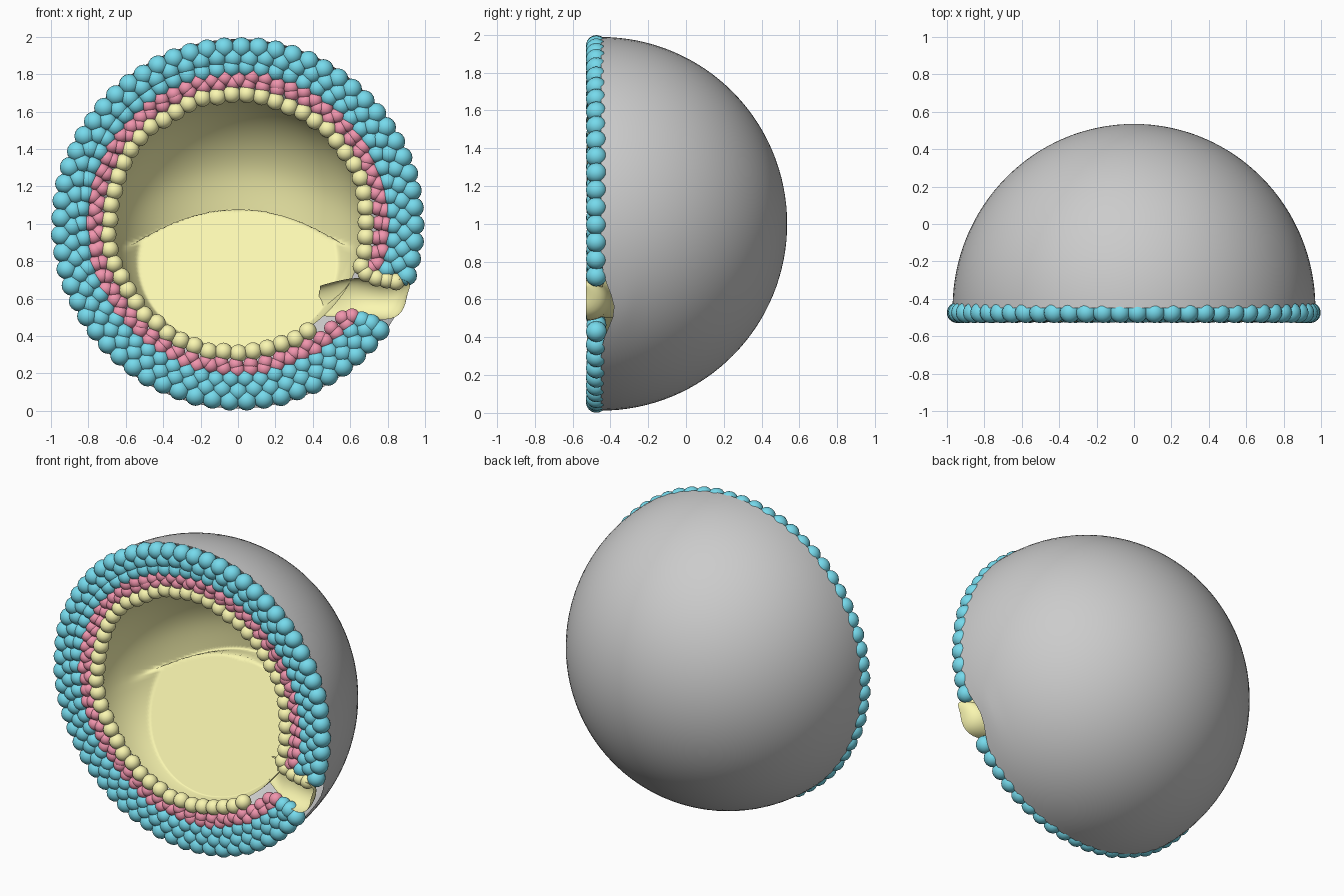
import bpy, bmesh, random
from math import sin, cos, pi, radians, exp, degrees
from mathutils import Vector, Matrix

if "Cube" in bpy.data.objects:
    bpy.data.objects.remove(bpy.data.objects["Cube"])

random.seed(4)
CUT = -0.45          # y of the cut plane
CZ = 1.0             # height of the centre


def material(name, rgb):
    m = bpy.data.materials.new(name)
    m.diffuse_color = (*rgb, 1)
    m.use_nodes = True
    m.node_tree.nodes["Principled BSDF"].inputs["Base Color"].default_value = m.diffuse_color
    return m


BLUE = material("blue", (0.18, 0.70, 0.84))
PINK = material("pink", (0.88, 0.30, 0.42))
YELLOW = material("yellow", (0.96, 0.93, 0.44))


def finish(name, bm, mat=None):
    me = bpy.data.meshes.new(name)
    bm.to_mesh(me)
    bm.free()
    for p in me.polygons:
        p.use_smooth = True
    ob = bpy.data.objects.new(name, me)
    bpy.context.collection.objects.link(ob)
    if mat:
        me.materials.append(mat)
    return ob


def grid(name, rows, closed, mat=None):
    """Skin a list of point rows into one surface."""
    bm = bmesh.new()
    vs = [[bm.verts.new(p) for p in r] for r in rows]
    n = len(rows[0])
    for a, b in zip(vs, vs[1:]):
        for j in range(n if closed else n - 1):
            k = (j + 1) % n
            bm.faces.new((a[j], a[k], b[k], b[j]))
    bmesh.ops.remove_doubles(bm, verts=bm.verts, dist=1e-5)
    return finish(name, bm, mat)


def notch(a):
    """Setback of a rim at the mouth opening."""
    d = (degrees(a) + 27 + 180) % 360 - 180
    return 0.07 * exp(-(d / 9) ** 2)


# outer half-sphere
rows = []
for i in range(33):
    t = i / 32 * pi / 2
    rows.append([(0.97 * cos(t) * cos(a),
                  CUT + 0.985 * sin(t) + notch(a) * max(0, 1 - t / 0.2),
                  CZ + 0.988 * cos(t) * sin(a))
                 for a in (2 * pi * j / 96 for j in range(96))])
grid("outer_shell", rows, True)


# inner lining: sloping floor with an overhanging lip below the roof
def lining_point(t, a):
    r = 0.68 * cos(t)
    x, z = r * cos(a), CZ + 0.01 + r * sin(a)
    lip = 1.08 - 0.6 * x * x
    s = min(1, max(0, (lip + 0.05 - z) / 0.06))
    s = s * s * (3 - 2 * s)
    roof = 0.66 * sin(t)
    floor = min(roof * 0.97, 0.09 + 0.56 * (z - 0.35))
    depth = roof + (floor - roof) * s
    fade = min(1, max(0, (t - 0.3) / 0.5))
    if z > lip:
        z -= 0.07 * fade * (1 - s) * exp(-((z - lip - 0.05) / 0.10) ** 2)
    return (x, CUT + depth + notch(a) * max(0, 1 - t / 0.4), z)


grid("inner_lining", [[lining_point(i / 72 * pi / 2, 2 * pi * j / 160) for j in range(160)]
                      for i in range(73)], True, YELLOW)

# mouth channel: x, z, half width, depth of the middle, edge y
path = [(0.43, 0.59, 0.08, -0.21, -0.29), (0.54, 0.60, 0.10, -0.31, -0.36),
        (0.63, 0.61, 0.105, -0.36, -0.44), (0.72, 0.60, 0.105, -0.39, -0.50),
        (0.79, 0.595, 0.11, -0.40, -0.52), (0.85, 0.60, 0.105, -0.415, -0.525),
        (0.89, 0.615, 0.085, -0.45, -0.53), (0.908, 0.63, 0.05, -0.50, -0.53),
        (0.91, 0.635, 0.03, -0.53, -0.53)]
rows = []
for x, z, w, ym, ye in path:
    rows.append([(x + 0.01 * sin(v), ye + (ym - ye) * cos(v), z + w * sin(v))
                 for v in (-pi / 2 + pi * k / 16 for k in range(17))])
channel = grid("mouth_channel", rows, False, YELLOW)
sub = channel.modifiers.new("smooth", 'SUBSURF')
sub.levels = sub.render_levels = 1


# cell rows along the cut edge
def cells(name, centres, radius, mat):
    bm = bmesh.new()
    for c in centres:
        bmesh.ops.create_uvsphere(bm, u_segments=16, v_segments=12, radius=radius,
                                  matrix=Matrix.Translation(c) @ Matrix.Rotation(pi / 2, 4, 'X'))
    return finish(name, bm, mat)


def arc(r, start, end, step, shift=0.0, jitter=0.006, y=-0.474):
    """Points on a ring from start to end degrees."""
    n = round(radians(end - start) * r / step)
    pts = []
    for i in range(n + 1):
        a = radians(start + (end - start) * min(1, (i + shift) / n))
        q = r + random.uniform(-jitter, jitter)
        pts.append(Vector((q * cos(a), y, CZ + q * sin(a))))
    return pts


cells("outer_cells_rim", arc(0.945, -17, 323, 0.092, jitter=0.003), 0.055, BLUE)
cells("outer_cells_middle", arc(0.890, -17, 323, 0.086, 0.5), 0.053, BLUE)
cells("outer_cells_inner", arc(0.835, -17, 322, 0.080), 0.049, BLUE)
cells("middle_cells", arc(0.782, -17.5, 321, 0.072, 0.3, 0.012), 0.042, PINK)
cells("middle_cells_inner", arc(0.750, -18, 318, 0.080, 0.0, 0.006), 0.040, PINK)
cells("inner_cells", arc(0.692, -19, 303, 0.080, 0.0, 0.009, -0.477), 0.048, YELLOW)
cells("lip_cells", [Vector((x, -0.482, z)) for x, z in
                    ((0.685, 0.735), (0.74, 0.71), (0.795, 0.70), (0.845, 0.69))],
      0.046, YELLOW)
